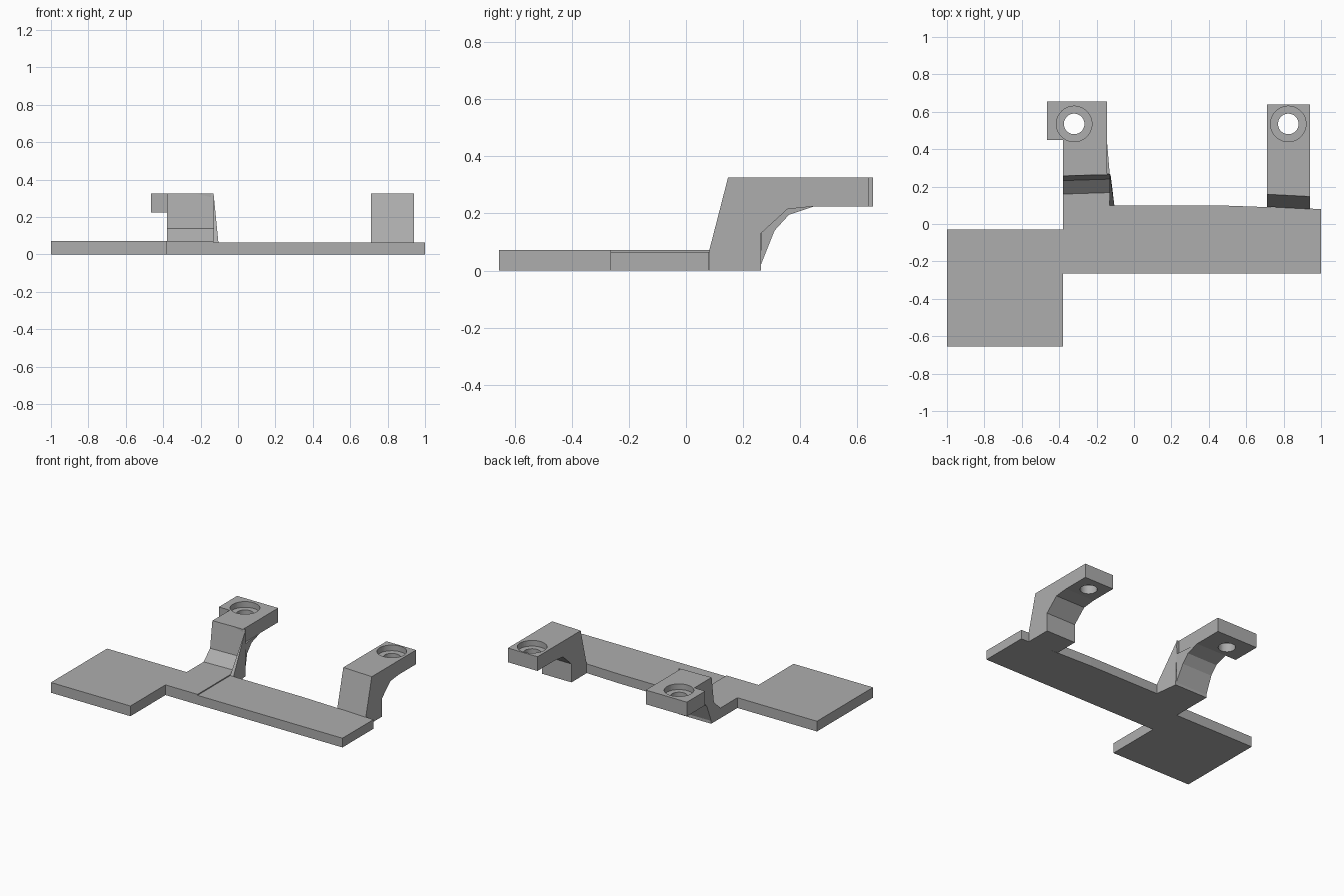
import bpy
import bmesh

cube = bpy.data.objects.get("Cube")
if cube:
    bpy.data.objects.remove(cube, do_unlink=True)

grey = bpy.data.materials.new("plain_grey")
grey.use_nodes = True
grey.diffuse_color = (0.42, 0.42, 0.42, 1)
grey.node_tree.nodes["Principled BSDF"].inputs["Base Color"].default_value = (0.42, 0.42, 0.42, 1)


def finish(name, bm):
    bmesh.ops.recalc_face_normals(bm, faces=bm.faces[:])
    mesh = bpy.data.meshes.new(name)
    bm.to_mesh(mesh)
    bm.free()
    mesh.materials.append(grey)
    obj = bpy.data.objects.new(name, mesh)
    bpy.context.collection.objects.link(obj)
    return obj


def prism(name, start, end, adjust=None):
    """Solid between two matching outlines; adjust edits each vertex."""
    bm = bmesh.new()
    a = [bm.verts.new(p) for p in start]
    b = [bm.verts.new(p) for p in end]
    bm.faces.new(a)
    bm.faces.new(b)
    for i in range(len(a)):
        j = (i + 1) % len(a)
        bm.faces.new((a[i], a[j], b[j], b[i]))
    if adjust:
        for v in bm.verts:
            adjust(v.co)
    return finish(name, bm)


def plan(name, outline, z0, z1):
    return prism(name, [(x, y, z0) for x, y in outline], [(x, y, z1) for x, y in outline])


def side(name, profile, x0, x1, adjust=None):
    return prism(name, [(x0, y, z) for y, z in profile], [(x1, y, z) for y, z in profile], adjust)


def drill(obj, x, y):
    """Through hole with a wider recess for a screw head."""
    for radius, bottom in ((0.055, 0.15), (0.095, 0.285)):
        bpy.ops.mesh.primitive_cylinder_add(vertices=48, radius=radius, depth=0.4,
                                            location=(x, y, bottom + 0.2))
        cutter = bpy.context.object
        cutter.hide_render = True
        cutter.data.materials.append(grey)
        mod = obj.modifiers.new("screw_hole", "BOOLEAN")
        mod.operation = "DIFFERENCE"
        mod.solver = "EXACT"
        mod.object = cutter
        bpy.context.view_layer.objects.active = obj
        bpy.ops.object.modifier_apply(modifier=mod.name)
        bpy.data.objects.remove(cutter, do_unlink=True)


# Flat base
plan("square_plate", [(-1, -0.655), (-0.38, -0.655), (-0.38, -0.03), (-1, -0.03)], 0, 0.072)
plan("long_bar", [(-0.13, -0.265), (1, -0.265), (1, 0.08), (0.44, 0.1), (-0.13, 0.1)], 0, 0.065)


# Bracket near the plate: foot, bent column and underside fillet
def slim_fillet(co):
    if co.y > 0.28 and co.x > -0.2:
        co.x = -0.145
    elif 0.1 < co.y < 0.28 and co.z > 0.05 and co.x < -0.2:
        co.y -= 0.008


side("plate_side_column",
     [(-0.265, 0), (-0.265, 0.072), (0.168, 0.072), (0.24, 0.14), (0.265, 0.325), (0.27, 0.325),
      (0.27, 0.225), (0.45, 0.225), (0.36, 0.195), (0.31, 0.14), (0.262, 0.02), (0.262, 0)],
     -0.38, -0.13, slim_fillet)

head = plan("plate_side_head",
            [(-0.38, 0.262), (-0.145, 0.262), (-0.145, 0.655), (-0.465, 0.655),
             (-0.465, 0.45), (-0.38, 0.45)], 0.225, 0.325)
drill(head, -0.32, 0.535)

# Thin wedge blending the column into the bar
bm = bmesh.new()
for p in ((-0.13, 0.1, 0), (-0.13, 0.1, 0.065), (-0.105, 0.1, 0), (-0.105, 0.1, 0.065),
          (-0.125, 0.262, 0), (-0.13, 0.262, 0), (-0.13, 0.268, 0.32)):
    bm.verts.new(p)
bmesh.ops.convex_hull(bm, input=bm.verts[:])
finish("column_wedge", bm)


# Bracket at the far end, front face slightly skewed
def skew_front(co):
    if co.y < 0.2 and co.x < 0.8:
        co.y += 0.012


arm = side("far_end_arm",
           [(0.08, 0), (0.08, 0.065), (0.147, 0.325), (0.64, 0.325), (0.64, 0.225),
            (0.45, 0.225), (0.355, 0.215), (0.262, 0.13), (0.262, 0)],
           0.71, 0.94, skew_front)
drill(arm, 0.825, 0.535)
